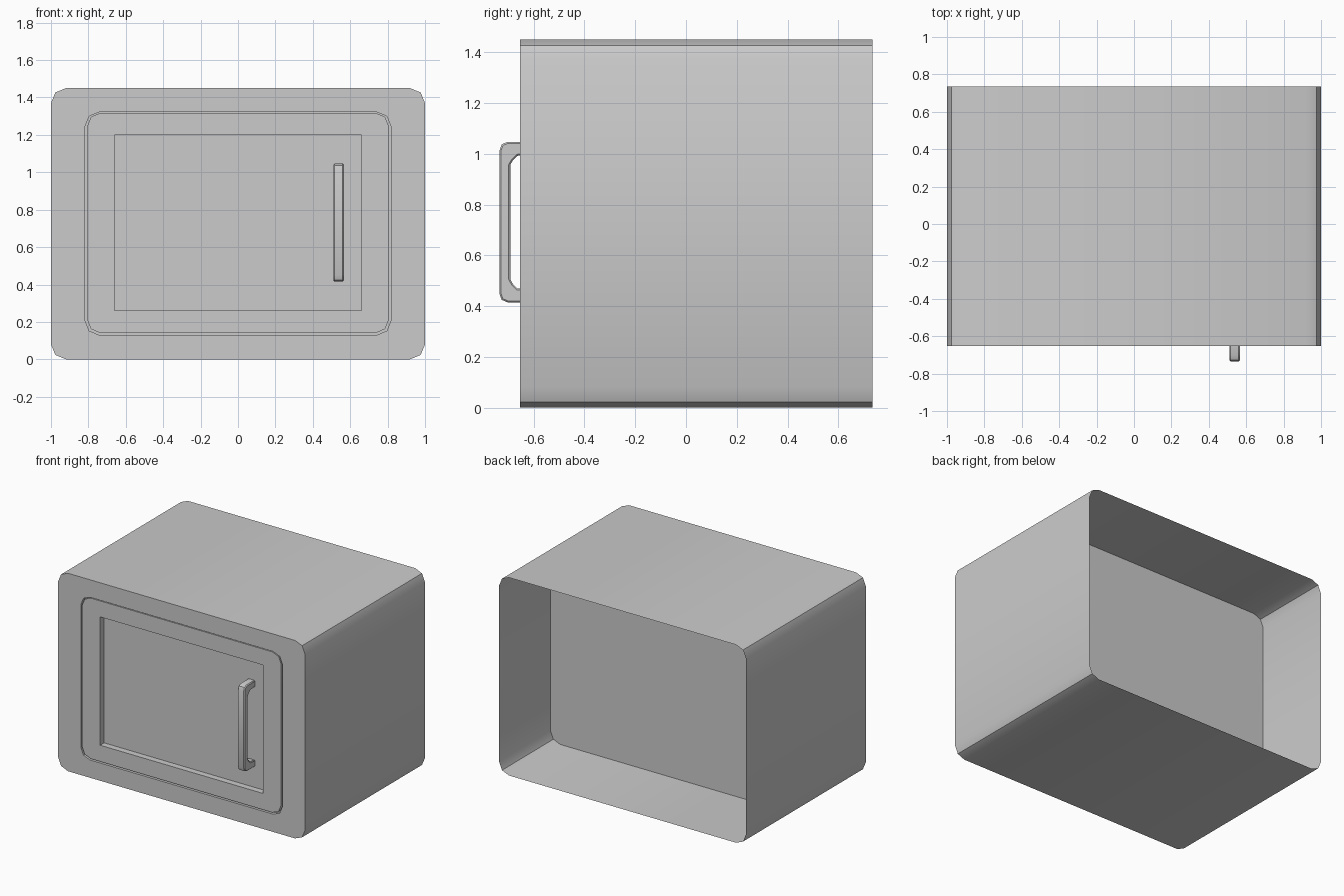
import bpy, bmesh
from math import radians, sin, cos

if "Cube" in bpy.data.objects:
    bpy.data.objects.remove(bpy.data.objects["Cube"])


def rounded_loop(x, z0, z1, r, y):
    """12-point rounded rectangle in a plane of constant y (r=0 gives square corners)."""
    corners = [(x - r, z1 - r, 0), (-x + r, z1 - r, 90), (-x + r, z0 + r, 180), (x - r, z0 + r, 270)]
    return [(cx + r * cos(radians(a + k)), y, cz + r * sin(radians(a + k)))
            for cx, cz, a in corners for k in (0, 45, 90)]


def finish(name, bm, angle):
    bmesh.ops.remove_doubles(bm, verts=bm.verts, dist=1e-5)
    bmesh.ops.recalc_face_normals(bm, faces=bm.faces)
    mesh = bpy.data.meshes.new(name)
    bm.to_mesh(mesh)
    bm.free()
    ob = bpy.data.objects.new(name, mesh)
    bpy.context.collection.objects.link(ob)
    bpy.ops.object.select_all(action='DESELECT')
    ob.select_set(True)
    bpy.context.view_layer.objects.active = ob
    bpy.ops.object.shade_smooth_by_angle(angle=radians(angle))
    return ob


def loft(name, loops, cap_last=False):
    """Skin consecutive loops, optionally closing the last one."""
    bm = bmesh.new()
    rings = [[bm.verts.new(p) for p in rounded_loop(*l)] for l in loops]
    for a, b in zip(rings, rings[1:]):
        for i in range(12):
            j = (i + 1) % 12
            bm.faces.new((a[i], a[j], b[j], b[i]))
    if cap_last:
        bm.faces.new(rings[-1])
    return finish(name, bm, 30)


FRONT, BACK, GROOVE, PANE, INNER = -0.653, 0.735, -0.625, -0.607, 0.14

# Thin outer casing, open at the back, with a rounded door opening in front
loft("casing", [(1, 0, 1.45, 0.08, BACK),
                (1, 0, 1.45, 0.08, FRONT),
                (0.817, 0.13, 1.322, 0.075, FRONT),
                (0.817, 0.13, 1.322, 0.075, GROOVE),
                (0.806, 0.141, 1.317, 0.07, GROOVE)])

# Door with a square recessed pane
loft("door", [(0.806, 0.141, 1.317, 0.07, GROOVE),
              (0.806, 0.141, 1.317, 0.07, FRONT),
              (0.66, 0.26, 1.2, 0, FRONT),
              (0.66, 0.26, 1.2, 0, PANE)], cap_last=True)

# Wall set inside the open back
bm = bmesh.new()
bm.faces.new([bm.verts.new(p) for p in rounded_loop(1, 0, 1.45, 0.08, INNER)])
finish("rear_wall", bm, 30)

# Handle: half profile in (y, z offset), mirrored about its middle and extruded in x
MID = 0.731
outer = [(PANE, 0.316), (-0.703, 0.316), (-0.726, 0.306), (-0.735, 0.28)]
inner = [(-0.692, 0.225), (-0.682, 0.243), (-0.664, 0.261), (PANE, 0.268)]
profile = (outer + [(y, -z) for y, z in reversed(outer)]
           + [(y, -z) for y, z in reversed(inner)] + inner)
bm = bmesh.new()
face = bm.faces.new([bm.verts.new((0.51, y, MID + z)) for y, z in profile])
ext = bmesh.ops.extrude_face_region(bm, geom=[face])["geom"]
bmesh.ops.translate(bm, vec=(0.056, 0, 0), verts=[v for v in ext if isinstance(v, bmesh.types.BMVert)])
handle = finish("handle", bm, 30)
bevel = handle.modifiers.new("bevel", 'BEVEL')
bevel.width = 0.006
bevel.segments = 1
bevel.limit_method = 'ANGLE'
bevel.angle_limit = radians(60)
